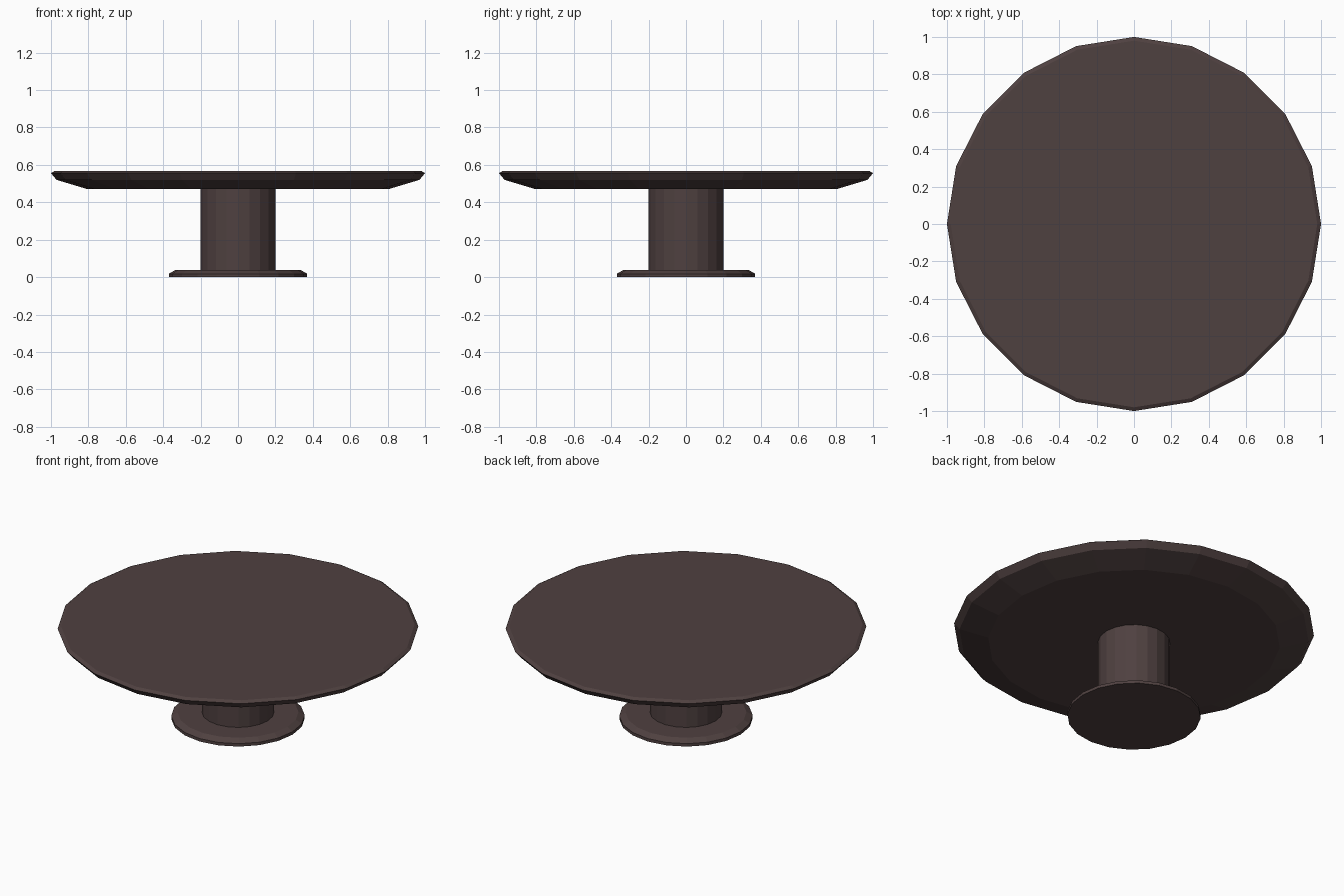
import bpy, bmesh, math

if "Cube" in bpy.data.objects:
    bpy.data.objects.remove(bpy.data.objects["Cube"])

SIDES = 20

wood = bpy.data.materials.new("dark brown wood")
wood.diffuse_color = (0.078, 0.052, 0.051, 1.0)
wood.use_nodes = True
wood.node_tree.nodes["Principled BSDF"].inputs["Base Color"].default_value = wood.diffuse_color


def turned_part(name, profile):
    """Closed faceted solid from (radius, height) pairs, bottom to top."""
    bm = bmesh.new()
    rings = []
    for r, z in profile:
        rings.append([bm.verts.new((r * math.cos(2 * math.pi * i / SIDES),
                                    r * math.sin(2 * math.pi * i / SIDES), z))
                      for i in range(SIDES)])
    for low, high in zip(rings, rings[1:]):
        for i in range(SIDES):
            j = (i + 1) % SIDES
            bm.faces.new((low[i], low[j], high[j], high[i]))
    bm.faces.new(rings[0][::-1])
    bm.faces.new(rings[-1])
    bm.normal_update()
    mesh = bpy.data.meshes.new(name)
    bm.to_mesh(mesh)
    bm.free()
    mesh.materials.append(wood)
    obj = bpy.data.objects.new(name, mesh)
    bpy.context.collection.objects.link(obj)
    return obj


# Foot plate with chamfered upper edge
turned_part("foot_plate", [(0.37, 0.0), (0.37, 0.018), (0.335, 0.038)])
# Central column
turned_part("column", [(0.2, 0.03), (0.2, 0.475)])
# Round top: undercut below, small bevel above
turned_part("table_top", [(0.81, 0.472), (0.97, 0.52), (1.0, 0.556), (0.98, 0.568)])
